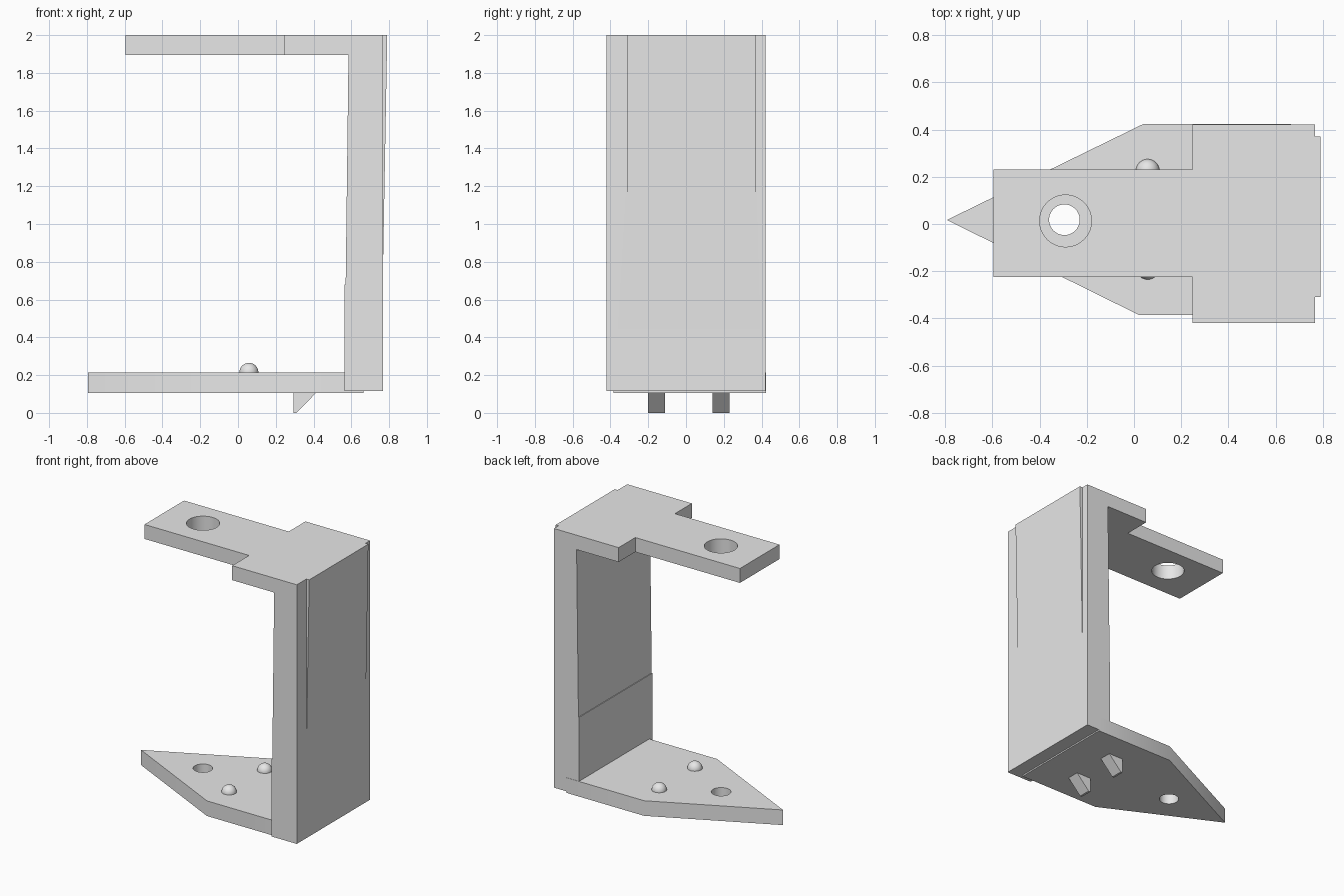
import bpy
import bmesh
from mathutils import Matrix, Vector

cube = bpy.data.objects.get("Cube")
if cube:
    bpy.data.objects.remove(cube, do_unlink=True)

grey = bpy.data.materials.new("plain grey")
grey.use_nodes = True
grey.diffuse_color = (0.8, 0.8, 0.8, 1)
grey.node_tree.nodes["Principled BSDF"].inputs["Base Color"].default_value = (0.8, 0.8, 0.8, 1)


def finish(name, bm):
    bmesh.ops.recalc_face_normals(bm, faces=bm.faces)
    mesh = bpy.data.meshes.new(name)
    bm.to_mesh(mesh)
    bm.free()
    mesh.materials.append(grey)
    obj = bpy.data.objects.new(name, mesh)
    bpy.context.collection.objects.link(obj)
    return obj


def prism(name, outline, low, high, axis):
    """Extrude an outline along z (outline in x, y) or y (outline in x, z)."""
    bm = bmesh.new()
    place = (lambda a, b: (a, b, low)) if axis == "z" else (lambda a, b: (a, low, b))
    face = bm.faces.new([bm.verts.new(place(a, b)) for a, b in outline])
    result = bmesh.ops.extrude_face_region(bm, geom=[face])
    shift = Vector((0, 0, high - low)) if axis == "z" else Vector((0, high - low, 0))
    moved = [v for v in result["geom"] if isinstance(v, bmesh.types.BMVert)]
    bmesh.ops.translate(bm, verts=moved, vec=shift)
    return finish(name, bm)


def box(name, x0, x1, y0, y1, z0, z1):
    return prism(name, [(x0, y0), (x1, y0), (x1, y1), (x0, y1)], z0, z1, "z")


def cylinder(name, x, y, z, radius, depth):
    bm = bmesh.new()
    bmesh.ops.create_cone(bm, cap_ends=True, segments=48, radius1=radius, radius2=radius,
                          depth=depth, matrix=Matrix.Translation((x, y, z)))
    return finish(name, bm)


def combine(target, tool, operation):
    """Apply a boolean and discard the tool object."""
    mod = target.modifiers.new("shape", "BOOLEAN")
    mod.operation, mod.solver, mod.object = operation, "EXACT", tool
    bpy.context.view_layer.objects.active = target
    bpy.ops.object.modifier_apply(modifier=mod.name)
    bpy.data.objects.remove(tool, do_unlink=True)


def smooth(obj):
    bpy.ops.object.select_all(action="DESELECT")
    obj.select_set(True)
    bpy.context.view_layer.objects.active = obj
    bpy.ops.object.shade_smooth_by_angle()


# Upright wall and top arm from one side profile
bracket = prism("bracket", [(0.565, 0.115), (0.767, 0.115), (0.767, 2), (-0.595, 2),
                            (-0.595, 1.895), (0.585, 1.895), (0.57, 0.68), (0.565, 0.68)],
                -0.42, 0.422, "y")
# Shallow tapered pad on the outside of the wall
pad = prism("wall_pad", [(0.7, 0.73), (0.767, 0.73), (0.79, 2), (0.7, 2)], -0.31, 0.37, "y")
combine(bracket, pad, "UNION")
# Narrow the arm on both sides and drill it
combine(bracket, box("notch", -1, 0.247, 0.23, 1, 1.7, 2.2), "DIFFERENCE")
combine(bracket, box("notch", -1, 0.247, -1, -0.225, 1.7, 2.2), "DIFFERENCE")
combine(bracket, cylinder("arm_hole", -0.29, 0.013, 1.95, 0.11, 0.5), "DIFFERENCE")
smooth(bracket)

# Pointed base plate with its hole
base = prism("base_plate", [(-0.793, 0.017), (0.02, -0.385), (0.665, -0.385),
                            (0.665, 0.424), (0.04, 0.424)], 0.105, 0.215, "z")
combine(base, cylinder("base_hole", -0.295, 0.018, 0.16, 0.065, 0.5), "DIFFERENCE")
smooth(base)

# Round studs on the base plate
for side, y in (("left", 0.225), ("right", -0.185)):
    bm = bmesh.new()
    bmesh.ops.create_uvsphere(bm, u_segments=32, v_segments=16, radius=0.05,
                              matrix=Matrix.Translation((0.058, y, 0.215)))
    smooth(finish("stud_" + side, bm))

# Wedge teeth under the base plate
for side, y in (("left", 0.14), ("right", -0.2)):
    prism("tooth_" + side, [(0.295, 0.11), (0.295, 0), (0.31, 0), (0.412, 0.105), (0.412, 0.11)],
          y, y + 0.09, "y")
